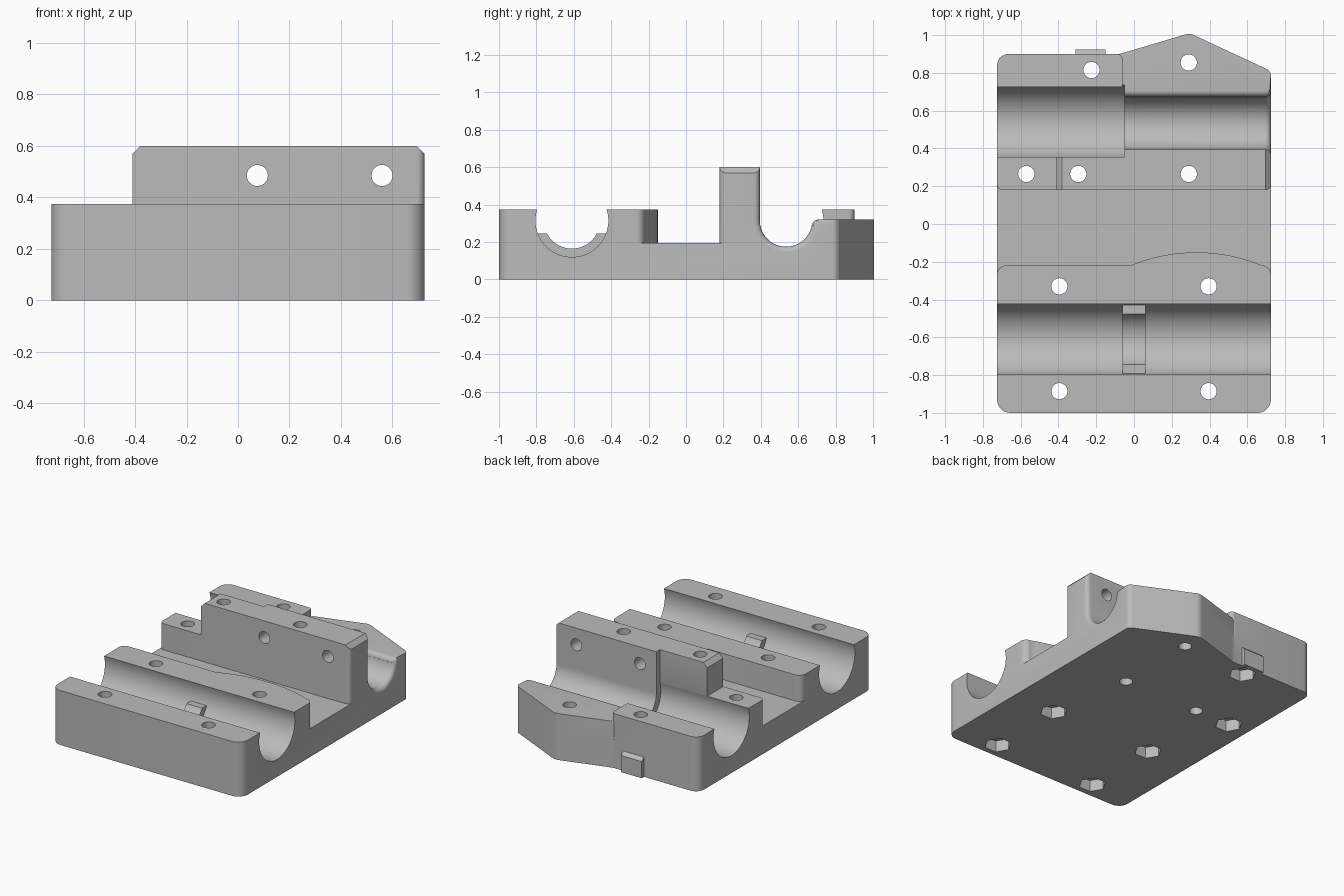
import bpy, bmesh, math
from mathutils import Vector

if "Cube" in bpy.data.objects:
    bpy.data.objects.remove(bpy.data.objects["Cube"], do_unlink=True)

grey = bpy.data.materials.new("plain grey")
grey.use_nodes = True
COLOUR = (0.5, 0.5, 0.5, 1)
grey.diffuse_color = COLOUR
grey.node_tree.nodes["Principled BSDF"].inputs["Base Color"].default_value = COLOUR

# how a 2D section point plus a depth maps to 3D
PLACE = {
    "x": lambda p, d: (d, p[0], p[1]),
    "y": lambda p, d: (p[0], d, p[1]),
    "z": lambda p, d: (p[0], p[1], d),
}


def loft(name, axis, sections, bevel_top=0):
    """Closed solid through (depth, outline) sections along an axis."""
    bm = bmesh.new()
    rings = [[bm.verts.new(PLACE[axis](p, d)) for p in pts] for d, pts in sections]
    n = len(rings[0])
    bm.faces.new(rings[0])
    bm.faces.new(rings[-1])
    for a, b in zip(rings, rings[1:]):
        for i in range(n):
            j = (i + 1) % n
            bm.faces.new((a[i], a[j], b[j], b[i]))
    if bevel_top:
        top = [e for e in bm.edges if all(v in rings[-1] for v in e.verts)]
        bmesh.ops.bevel(bm, geom=top, offset=bevel_top, segments=5, profile=0.5, affect="EDGES")
    bmesh.ops.recalc_face_normals(bm, faces=bm.faces)
    mesh = bpy.data.meshes.new(name)
    bm.to_mesh(mesh)
    bm.free()
    mesh.materials.append(grey)
    obj = bpy.data.objects.new(name, mesh)
    bpy.context.collection.objects.link(obj)
    return obj


def prism(name, axis, pts, a, b, bevel_top=0):
    return loft(name, axis, [(a, pts), (b, pts)], bevel_top)


def arc(cx, cy, r, start, end, steps=24):
    angles = [math.radians(start + (end - start) * i / steps) for i in range(steps + 1)]
    return [(cx + r * math.cos(t), cy + r * math.sin(t)) for t in angles]


def circle(cx, cy, r, sides=32):
    return arc(cx, cy, r, 0, 360, sides)[:-1]


def rect(x0, x1, y0, y1):
    return [(x0, y0), (x1, y0), (x1, y1), (x0, y1)]


def rounded(corners, steps=7):
    """Outline with a fillet at each (x, y, radius) corner."""
    out = []
    for i, (x, y, r) in enumerate(corners):
        p = Vector((x, y))
        if not r:
            out.append((x, y))
            continue
        u = (Vector(corners[i - 1][:2]) - p).normalized()
        v = (Vector(corners[(i + 1) % len(corners)][:2]) - p).normalized()
        half = u.angle(v) / 2
        centre = p + (u + v).normalized() * r / math.sin(half)
        a = p + u * r / math.tan(half) - centre
        b = p + v * r / math.tan(half) - centre
        for k in range(steps + 1):
            d = a.slerp(b, k / steps) if hasattr(a, "slerp") else a.lerp(b, k / steps)
            out.append(tuple(centre + d.normalized() * r))
    return out


def combine(target, tool, operation):
    mod = target.modifiers.new("combine", "BOOLEAN")
    mod.operation, mod.solver, mod.object = operation, "EXACT", tool
    bpy.context.view_layer.objects.active = target
    bpy.ops.object.modifier_apply(modifier=mod.name)
    bpy.data.objects.remove(tool, do_unlink=True)


def add(tool):
    combine(body, tool, "UNION")


def cut(tool):
    combine(body, tool, "DIFFERENCE")


W, FLOOR, LOW, TALL = 0.725, 0.195, 0.375, 0.6

# base plate with the pointed back
crest = [(W, 0.81, 0.04), (0.295, 1.01, 0.06), (-0.06, 0.905, 0)]
body = prism("carriage_block", "z", rounded(
    [(-W, -1, 0.07), (W, -1, 0.07)] + crest + [(-0.08, 0.9, 0), (-W, 0.9, 0.06)]), 0, FLOOR)

# front rail block with a bulge on its inner side
bulge = arc(0.33, -1.06, 0.91, 67.4, 112.6, 20)
add(prism("front_block", "z", rounded(
    [(-W, -1, 0.07), (W, -1, 0.07), (W, -0.22, 0.045)]
    + [(x, y, 0) for x, y in bulge] + [(-W, -0.22, 0.045)]), FLOOR, LOW))

# tall wall, low ledge beside it, and the two back blocks
wall = prism("wall", "z", rounded(
    [(-0.41, 0.18, 0), (W, 0.18, 0.03), (W, 0.45, 0), (-0.41, 0.45, 0)]), FLOOR, TALL)
for x, s in ((-0.41, 1), (W, -1)):
    combine(wall, prism("chamfer", "y", [
        (x - s * 0.02, TALL - 0.05), (x - s * 0.02, TALL + 0.02), (x + s * 0.05, TALL + 0.02)],
        0, 0.6), "DIFFERENCE")
add(wall)
add(prism("ledge", "z", rounded(
    [(-W, 0.18, 0.03), (-0.3, 0.18, 0), (-0.3, 0.45, 0), (-W, 0.45, 0)]), FLOOR, LOW))
add(prism("back_plinth", "z", rounded(
    [(-0.1, 0.42, 0), (W, 0.42, 0)] + crest + [(-0.1, 0.893, 0)]), FLOOR, 0.32, 0.03))
add(prism("back_block", "z", rounded(
    [(-W, 0.6, 0), (-0.06, 0.6, 0), (-0.06, 0.9, 0.03), (-W, 0.9, 0.06)]), FLOOR, LOW))

# small bump behind the rear nut pocket
add(prism("bump", "x", [(0.85, 0), (0.925, 0), (0.925, 0.115), (0.89, 0.145), (0.85, 0.145)],
          -0.31, -0.15))


# round channels, narrower than their diameter at the top
def channel(y, x0, x1):
    cut(prism("channel", "x", arc(y, 0.315, 0.195, 162, 378, 48)
              + [(y + 0.1855, 0.8), (y - 0.1855, 0.8)], x0, x1))


channel(-0.61, -1, 1)
channel(0.54, -1, -0.05)


# narrow channel with a rounded back lip and a flared outer end
def narrow(d):
    lip = arc(0.705 + d, 0.29, 0.03, 180, 90, 6)
    return (arc(0.535, 0.315, 0.14 + d, 180, 350, 40) + lip
            + [(0.705 + d, 0.8), (0.395 - d, 0.8)])


flare = [(W - 0.03 + 0.03 * math.sin(t), 0.03 * (1 - math.cos(t)))
         for t in [math.pi / 2 * i / 6 for i in range(7)]]
cut(loft("narrow_channel", "x", [(x, narrow(d)) for x, d in [(-0.1, 0)] + flare + [(0.8, 0.03)]]))

# stop rib in the front channel
add(prism("stop_rib", "x", arc(-0.61, 0.315, 0.2, 200.5, 339.5)
          + arc(-0.61, 0.315, 0.15, 332.2, 207.8), -0.06, 0.06))

# vertical bolt holes, some with hexagonal nut pockets underneath
nut_holes = [(x, y) for x in (-0.395, 0.395) for y in (-0.885, -0.33)]
nut_holes += [(-0.57, 0.265), (-0.225, 0.815)]
plain_holes = [(-0.295, 0.265), (0.29, 0.265), (0.29, 0.855)]
for x, y in nut_holes + plain_holes:
    cut(prism("bolt_hole", "z", circle(x, y, 0.043), -0.1, 0.8))
for x, y in nut_holes:
    cut(prism("nut_pocket", "z", circle(x, y, 0.088, 6), -0.1, 0.08))

# cross holes through the tall wall
for x in (0.075, 0.56):
    cut(prism("cross_hole", "y", circle(x, 0.485, 0.041), 0, 0.6))

bpy.ops.object.select_all(action="DESELECT")
body.select_set(True)
bpy.context.view_layer.objects.active = body
bpy.ops.object.shade_smooth_by_angle(angle=math.radians(30))
